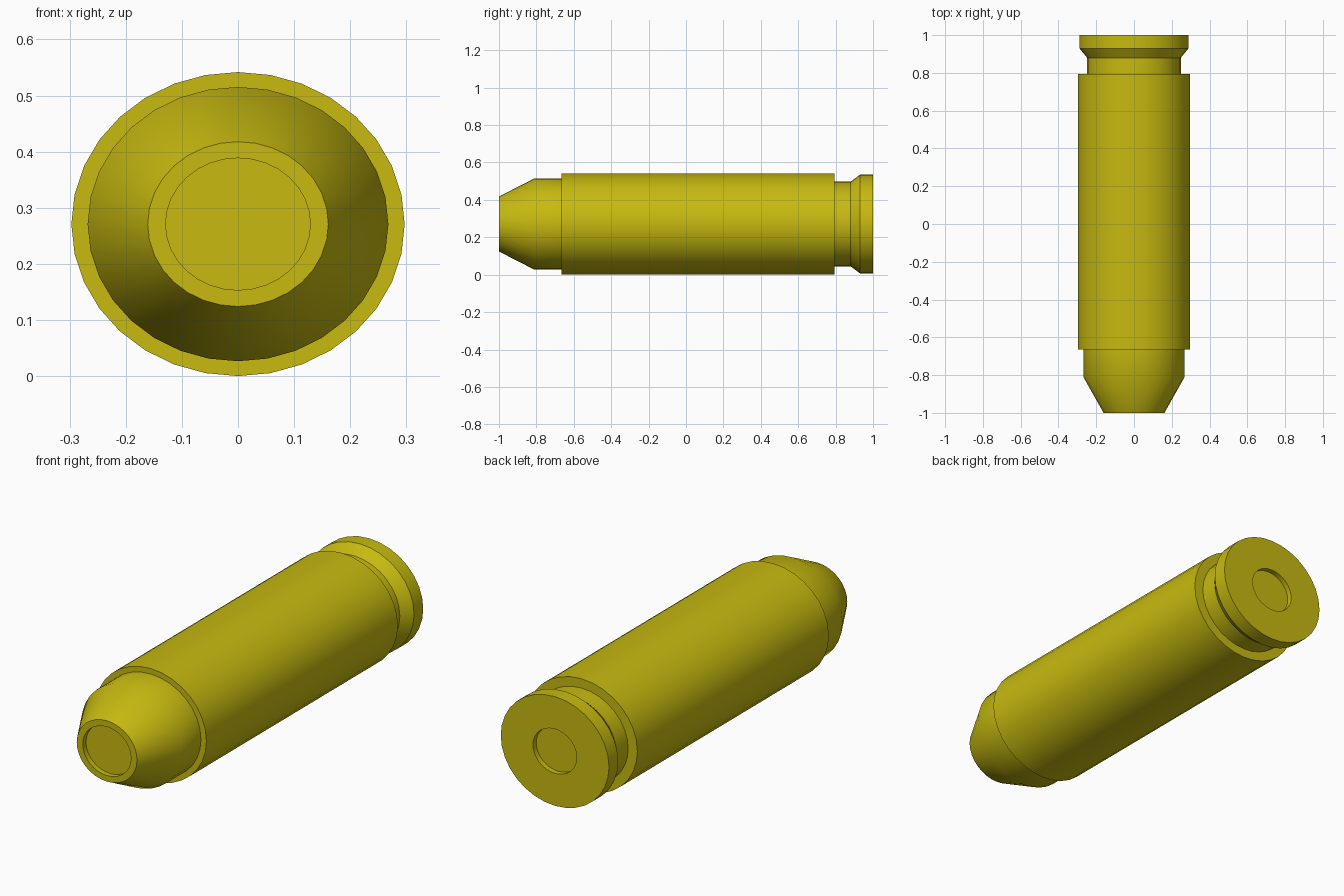
import bpy, bmesh, math

if "Cube" in bpy.data.objects:
    bpy.data.objects.remove(bpy.data.objects["Cube"], do_unlink=True)

SIDES = 32
SQUASH = 0.912      # height of the oval section relative to its width
RADIUS = 0.297      # widest half-width
AXIS_Z = RADIUS * SQUASH

brass = bpy.data.materials.new("brass")
brass.use_nodes = True
colour = (0.57, 0.49, 0.005, 1)
brass.diffuse_color = colour
brass.node_tree.nodes["Principled BSDF"].inputs["Base Color"].default_value = colour


def lathe(name, profile):
    """Turn (radius, y) points around the y axis and cap both ends."""
    bm = bmesh.new()
    rings = []
    for r, y in profile:
        angles = [2 * math.pi * i / SIDES for i in range(SIDES)]
        rings.append([bm.verts.new((r * math.sin(a), y, r * math.cos(a) * SQUASH))
                      for a in angles])
    for a, b in zip(rings, rings[1:]):
        for i in range(SIDES):
            j = (i + 1) % SIDES
            bm.faces.new((a[i], a[j], b[j], b[i]))
    bm.faces.new(rings[0])
    bm.faces.new(rings[-1])
    bmesh.ops.recalc_face_normals(bm, faces=bm.faces)
    mesh = bpy.data.meshes.new(name)
    bm.to_mesh(mesh)
    bm.free()
    mesh.materials.append(brass)
    obj = bpy.data.objects.new(name, mesh)
    obj.location.z = AXIS_Z
    bpy.context.collection.objects.link(obj)
    bpy.ops.object.select_all(action='DESELECT')
    obj.select_set(True)
    bpy.context.view_layer.objects.active = obj
    bpy.ops.object.shade_smooth_by_angle(angle=math.radians(32))
    return obj


# Tapered tip with a shallow recess in its nose
lathe("tip", [(0.129, -0.975), (0.129, -1), (0.161, -1),
              (0.268, -0.81), (0.268, -0.64)])

# Long body, groove, flared rim and the recess in the base
lathe("casing", [(RADIUS, -0.665), (RADIUS, 0.795), (0.248, 0.795),
                 (0.248, 0.88), (0.289, 0.93), (0.289, 1),
                 (0.117, 1), (0.117, 0.975)])
